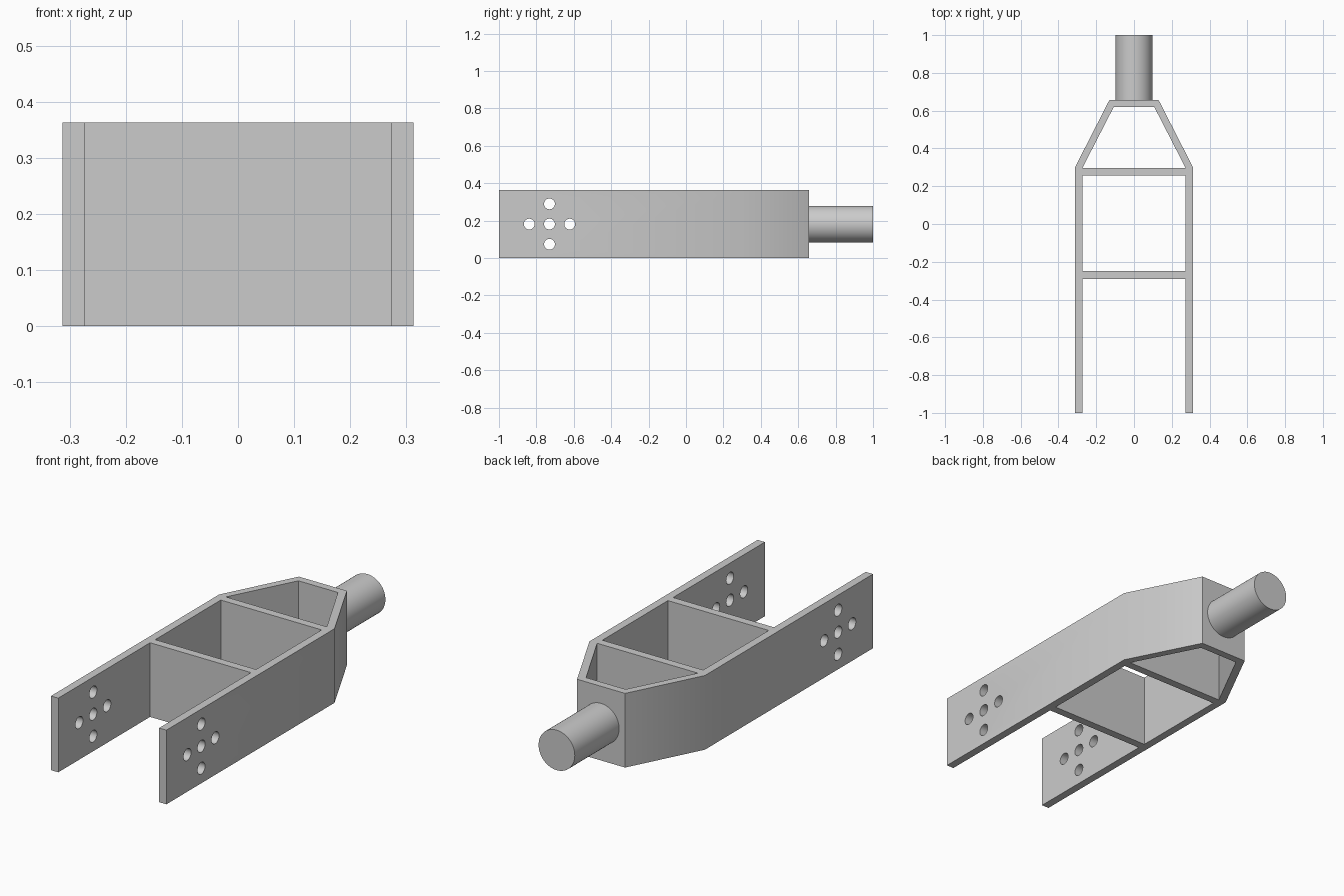
import bpy, bmesh, math
from mathutils import Matrix

if "Cube" in bpy.data.objects:
    bpy.data.objects.remove(bpy.data.objects["Cube"], do_unlink=True)

HEIGHT = 0.363
MID = HEIGHT / 2
OUT, INN = 0.3125, 0.273       # outer and inner half widths of the fork

steel = bpy.data.materials.new("plain grey")
steel.use_nodes = True
GREY = (0.6, 0.6, 0.6, 1)
steel.diffuse_color = GREY
steel.node_tree.nodes["Principled BSDF"].inputs["Base Color"].default_value = GREY


def make_object(name, bm):
    bmesh.ops.recalc_face_normals(bm, faces=bm.faces)
    mesh = bpy.data.meshes.new(name)
    bm.to_mesh(mesh)
    bm.free()
    mesh.materials.append(steel)
    obj = bpy.data.objects.new(name, mesh)
    bpy.context.collection.objects.link(obj)
    return obj


def prism(name, half_plan, z0, z1):
    """Mirror a right-hand plan outline across x = 0 and extrude it upward."""
    plan = half_plan + [(-x, y) for x, y in reversed(half_plan)]
    bm = bmesh.new()
    face = bm.faces.new([bm.verts.new((x, y, z0)) for x, y in plan])
    up = bmesh.ops.extrude_face_region(bm, geom=[face])["geom"]
    verts = [v for v in up if isinstance(v, bmesh.types.BMVert)]
    bmesh.ops.translate(bm, verts=verts, vec=(0, 0, z1 - z0))
    return make_object(name, bm)


def rod(name, radius, length, centre, axis, sides):
    bm = bmesh.new()
    turn = Matrix.Rotation(math.pi / 2, 4, axis)
    bmesh.ops.create_cone(bm, cap_ends=True, segments=sides, radius1=radius,
                          radius2=radius, depth=length,
                          matrix=Matrix.Translation(centre) @ turn)
    return make_object(name, bm)


def activate(obj):
    bpy.ops.object.select_all(action='DESELECT')
    obj.select_set(True)
    bpy.context.view_layer.objects.active = obj


def cut(target, cutter):
    activate(target)
    mod = target.modifiers.new("cut", 'BOOLEAN')
    mod.operation, mod.solver, mod.object = 'DIFFERENCE', 'EXACT', cutter
    bpy.ops.object.modifier_apply(modifier=mod.name)
    bpy.data.objects.remove(cutter, do_unlink=True)


# Fork body: solid outline, then the open slot and two bays are cut out
fork = prism("fork_frame", [(OUT, -1), (OUT, 0.3), (0.13, 0.657)], 0, HEIGHT)
openings = {
    "front_slot": [(INN, -1.1), (INN, -0.29)],
    "middle_bay": [(INN, -0.25), (INN, 0.257)],
    "rear_bay": [(INN, 0.297), (0.107, 0.62)],
}
for name, plan in openings.items():
    cut(fork, prism(name, plan, -0.1, HEIGHT + 0.1))

# Cross pattern of bolt holes through both arms
STEP = 0.108
for dy, dz in [(0, 0), (1, 0), (-1, 0), (0, 1), (0, -1)]:
    cut(fork, rod("bolt_hole", 0.029, 1,
                  (0, -0.73 + dy * STEP, MID + dz * STEP), 'Y', 32))

# Round shaft on the back plate
shaft = rod("shaft", 0.098, 0.355, (0, 0.8225, MID), 'X', 64)

for obj in (fork, shaft):
    activate(obj)
    bpy.ops.object.shade_smooth_by_angle(angle=math.radians(30))
